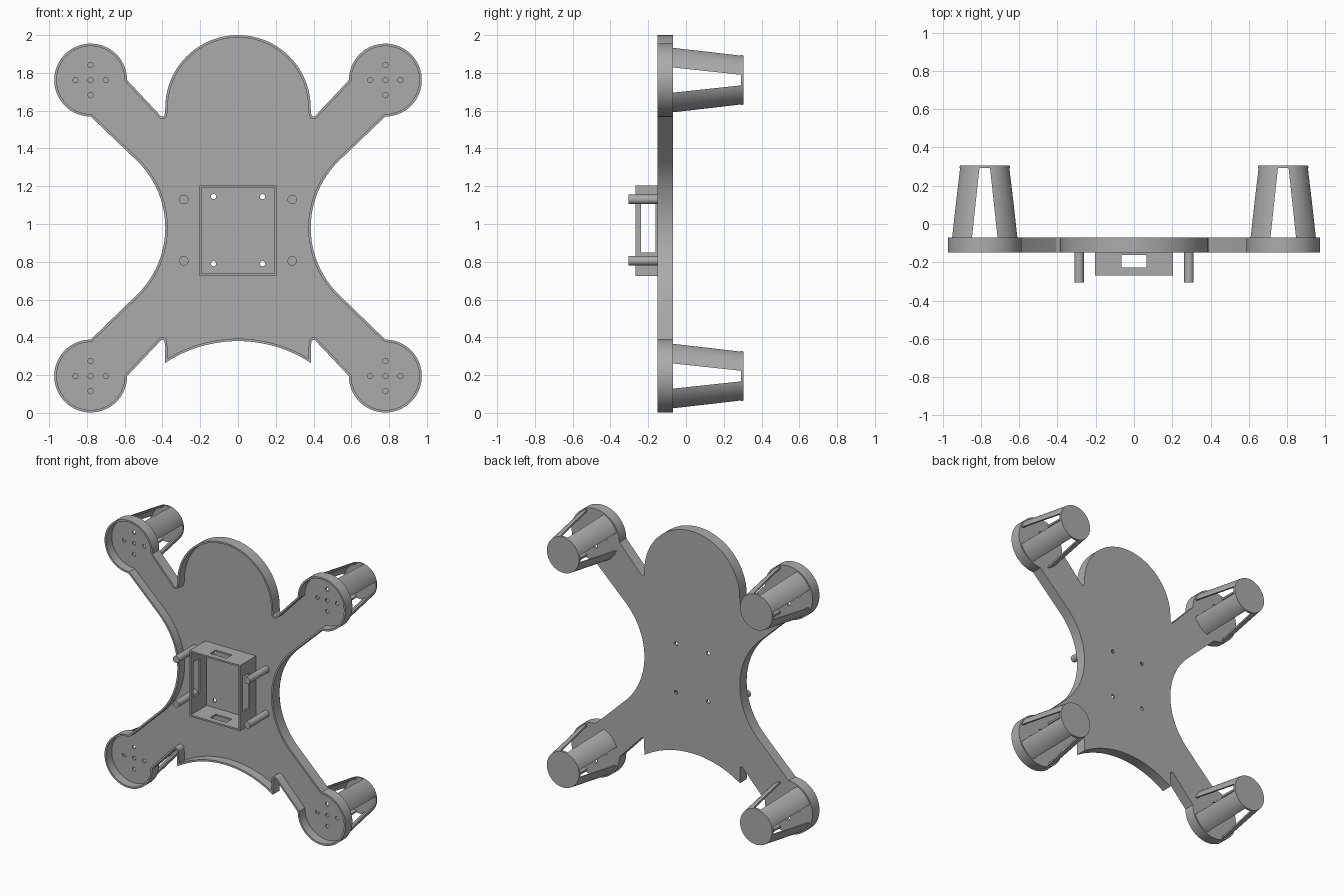
import bpy, bmesh
from math import sin, cos, radians, pi
from mathutils import Matrix, Vector

if "Cube" in bpy.data.objects:
    bpy.data.objects.remove(bpy.data.objects["Cube"], do_unlink=True)

grey = bpy.data.materials.new("mid grey")
grey.use_nodes = True
grey.diffuse_color = (0.41, 0.41, 0.41, 1)
grey.node_tree.nodes["Principled BSDF"].inputs["Base Color"].default_value = grey.diffuse_color

FRONT, BACK, FLOOR = -0.15, -0.07, -0.085   # tray depths along y
POD_X, POD_R, POD_Z = 0.78, 0.193, (0.195, 1.762)


def make(name, bm):
    bmesh.ops.recalc_face_normals(bm, faces=bm.faces[:])
    mesh = bpy.data.meshes.new(name)
    bm.to_mesh(mesh)
    bm.free()
    mesh.materials.append(grey)
    ob = bpy.data.objects.new(name, mesh)
    bpy.context.collection.objects.link(ob)
    return ob


def cone(name, x, z, y0, y1, r0, r1, n=48):
    """Round part running along y."""
    bm = bmesh.new()
    m = Matrix.Translation((x, (y0 + y1) / 2, z)) @ Matrix.Rotation(-pi / 2, 4, 'X')
    bmesh.ops.create_cone(bm, cap_ends=True, segments=n, radius1=r0, radius2=r1,
                          depth=y1 - y0, matrix=m)
    return make(name, bm)


def block(name, lo, hi):
    bm = bmesh.new()
    lo, hi = Vector(lo), Vector(hi)
    m = Matrix.Translation((lo + hi) / 2) @ Matrix.Diagonal((*(hi - lo), 1))
    bmesh.ops.create_cube(bm, size=1, matrix=m)
    return make(name, bm)


def prism(name, points, direction):
    bm = bmesh.new()
    face = bm.faces.new([bm.verts.new(p) for p in points])
    out = bmesh.ops.extrude_face_region(bm, geom=[face])["geom"]
    verts = [v for v in out if isinstance(v, bmesh.types.BMVert)]
    bmesh.ops.translate(bm, verts=verts, vec=direction)
    return make(name, bm)


def cut(ob, cutters):
    bpy.context.view_layer.objects.active = ob
    for c in cutters:
        mod = ob.modifiers.new("cut", 'BOOLEAN')
        mod.operation, mod.solver, mod.object = 'DIFFERENCE', 'EXACT', c
        bpy.ops.object.modifier_apply(modifier=mod.name)
        bpy.data.objects.remove(c, do_unlink=True)


def arc(cx, cz, r, a0, a1, n):
    steps = [radians(a0 + (a1 - a0) * i / n) for i in range(n + 1)]
    return [(cx + r * cos(a), cz + r * sin(a)) for a in steps]


# Frame outline: one half from dome to tail, then mirrored
half = arc(0, 1.615, 0.385, 90, 0, 24)
half += arc(0.40, 1.58, 0.012, 180, 315, 6)
half += arc(POD_X, POD_Z[1], POD_R, 180, -90, 40)
half += arc(0.88, 0.98, 0.495, 135, 225, 24)
half += arc(POD_X, POD_Z[0], POD_R, 90, -180, 40)
half += arc(0.40, 0.375, 0.012, 45, 180, 6)
half += arc(0, -0.32, 0.70, 56.6, 90, 16)
outline = half + [(-x, z) for x, z in reversed(half[1:-1])]

# Tray: solid slab, rim inset on the front, floor pushed back
frame = prism("frame_tray", [(x, FRONT, z) for x, z in outline], (0, BACK - FRONT, 0))
bm = bmesh.new()
bm.from_mesh(frame.data)
bm.faces.ensure_lookup_table()
front = min(bm.faces, key=lambda f: f.calc_center_median().y)
bmesh.ops.inset_region(bm, faces=[front], thickness=0.013, use_even_offset=True, use_boundary=True)
out = bmesh.ops.extrude_face_region(bm, geom=[front])["geom"]
bmesh.ops.translate(bm, verts=[v for v in out if isinstance(v, bmesh.types.BMVert)],
                    vec=(0, FLOOR - FRONT, 0))
if front.is_valid:
    bmesh.ops.delete(bm, geom=[front], context='FACES_ONLY')
bmesh.ops.recalc_face_normals(bm, faces=bm.faces[:])
bm.to_mesh(frame.data)
bm.free()

# Screw holes through the floor: four in the middle, five per motor mount
holes = [(sx * 0.13, z) for sx in (-1, 1) for z in (0.79, 1.145)]
for sx in (-1, 1):
    for z in POD_Z:
        for dx, dz in ((0, 0), (1, 0), (-1, 0), (0, 1), (0, -1)):
            holes.append((sx * POD_X + dx * 0.08, z + dz * 0.08))
cut(frame, [cone("hole", x, z, -0.12, -0.03, 0.014, 0.014, 16) for x, z in holes])

# Tapered legs: hollow cup with four tapering windows
leg = cone("leg", 0, 0, -0.075, 0.305, 0.184, 0.13, 64)
hollow = cone("hollow", 0, 0, -0.09, 0.292, 0.172, 0.119, 64)
slot = [(-0.07, -0.10), (0.07, -0.10), (0.028, 0.292), (-0.028, 0.292)]
across = prism("slot", [(-0.4, y, w) for w, y in slot], (0.8, 0, 0))
upright = prism("slot", [(w, y, -0.4) for w, y in slot], (0, 0, 0.8))
cut(leg, [hollow, across, upright])
legs = []
for level, z in zip(("lower", "upper"), POD_Z):
    for side, sx in (("left", 1), ("right", -1)):
        ob = bpy.data.objects.new(f"{level}_{side}_leg", leg.data)
        ob.location = (sx * POD_X, 0, z)
        bpy.context.collection.objects.link(ob)
        legs.append(ob)
bpy.data.objects.remove(leg, do_unlink=True)

# Open electronics box with a slot in each wall
box = block("electronics_box", (-0.205, -0.268, 0.725), (0.205, FLOOR + 0.004, 1.205))
cut(box, [block("inside", (-0.193, -0.4, 0.737), (0.193, 0, 1.193)),
          block("side_slot", (-0.4, -0.237, 0.85), (0.4, -0.162, 1.11)),
          block("end_slot", (-0.066, -0.228, 0.5), (0.066, -0.162, 1.4))])

# Standoff pins
pins = [cone(f"standoff_{i}", x, z, -0.305, FLOOR + 0.004, 0.025, 0.025, 32)
        for i, (x, z) in enumerate((sx * 0.287, z) for sx in (-1, 1) for z in (0.805, 1.13))]

# Smooth the round walls, keep edges crisp
bpy.ops.object.select_all(action='DESELECT')
for ob in [frame, legs[0], box] + pins:
    ob.select_set(True)
bpy.context.view_layer.objects.active = frame
bpy.ops.object.shade_smooth_by_angle(angle=radians(30))
